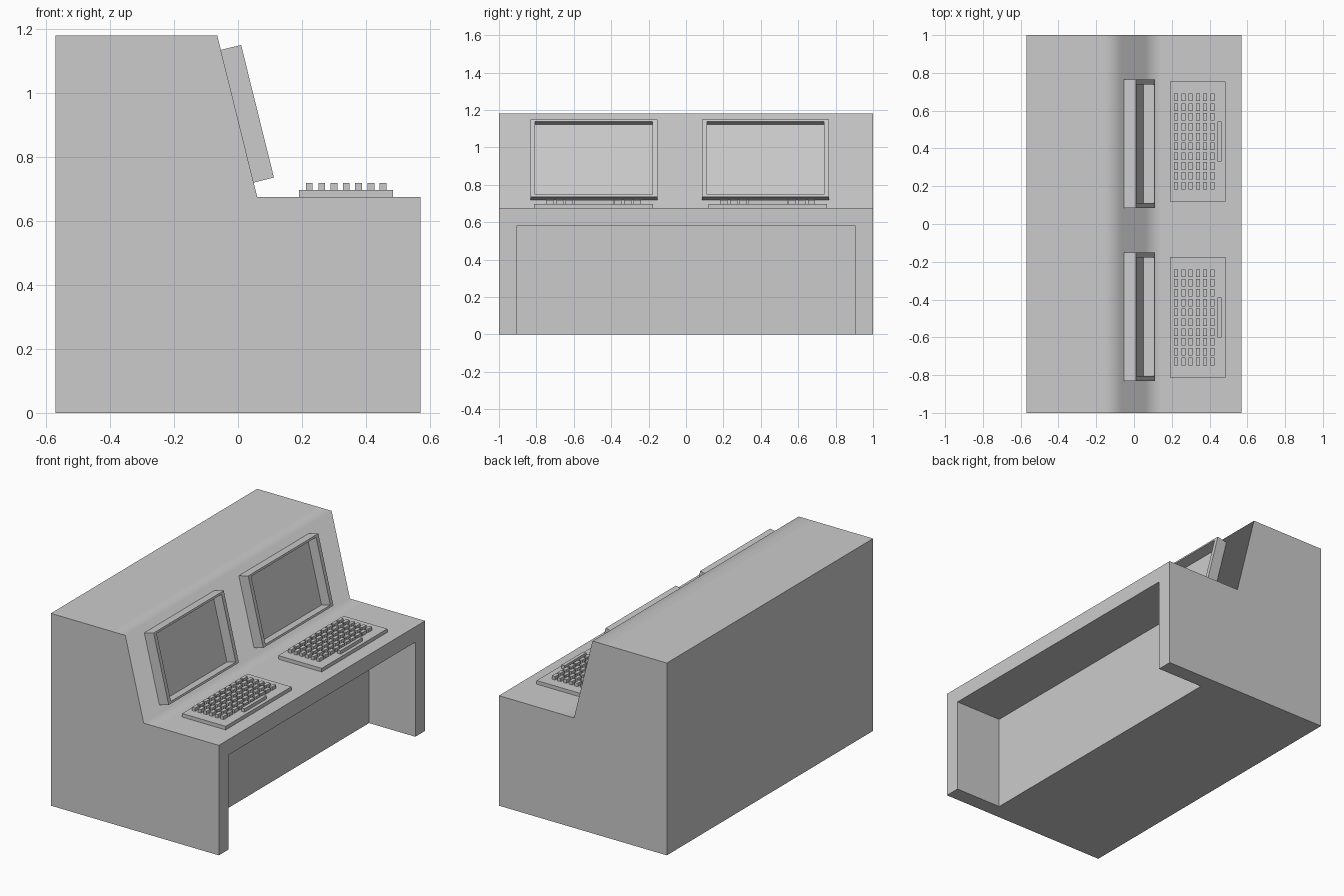
import bpy, bmesh, math

if "Cube" in bpy.data.objects:
    bpy.data.objects.remove(bpy.data.objects["Cube"])


def make_object(name, bm):
    bmesh.ops.recalc_face_normals(bm, faces=bm.faces)
    mesh = bpy.data.meshes.new(name)
    bm.to_mesh(mesh)
    bm.free()
    obj = bpy.data.objects.new(name, mesh)
    bpy.context.collection.objects.link(obj)
    return obj


def add_box(bm, x0, x1, y0, y1, z0, z1):
    verts = bmesh.ops.create_cube(bm, size=1)["verts"]
    for v in verts:
        v.co.x = x1 if v.co.x > 0 else x0
        v.co.y = y1 if v.co.y > 0 else y0
        v.co.z = z1 if v.co.z > 0 else z0


# Desk body: side profile extruded along y
profile = [(-0.57, 0), (0.57, 0), (0.57, 0.675), (0.15, 0.675), (0.06, 0.675),
           (-0.065, 1.18), (-0.16, 1.18), (-0.57, 1.18)]
bm = bmesh.new()
side = bm.faces.new([bm.verts.new((x, -1, z)) for x, z in profile])
ext = bmesh.ops.extrude_face_region(bm, geom=[side])["geom"]
bmesh.ops.translate(bm, vec=(0, 2, 0),
                    verts=[g for g in ext if isinstance(g, bmesh.types.BMVert)])
body = make_object("console_body", bm)

# Knee space cut out of the front
bm = bmesh.new()
add_box(bm, 0.256, 0.8, -0.905, 0.905, -0.2, 0.58)
cutter = make_object("knee_space_cutter", bm)
cutter.hide_render = True
mod = body.modifiers.new("knee_space", "BOOLEAN")
mod.operation = "DIFFERENCE"
mod.solver = "EXACT"
mod.object = cutter
bpy.context.view_layer.objects.active = body
body.select_set(True)
bpy.ops.object.modifier_apply(modifier=mod.name)
bpy.data.objects.remove(cutter)
bpy.ops.object.shade_smooth_by_angle(angle=math.radians(80))


def monitor(name, y):
    # Rings from the back, round the bezel, into the recessed screen
    rings = [(-0.034, 0.34, 0.2135), (0.0335, 0.34, 0.2135),
             (0.0335, 0.314, 0.201), (-0.028, 0.314, 0.201)]
    bm = bmesh.new()
    loops = [[bm.verts.new((x, sy * w, sz * h))
              for sy, sz in ((-1, -1), (1, -1), (1, 1), (-1, 1))]
             for x, w, h in rings]
    bm.faces.new(loops[0])
    bm.faces.new(loops[-1])
    for a, b in zip(loops, loops[1:]):
        for i in range(4):
            j = (i + 1) % 4
            bm.faces.new((a[i], a[j], b[j], b[i]))
    obj = make_object(name, bm)
    obj.location = (0.0285, y, 0.935)
    obj.rotation_euler.y = -math.atan2(0.125, 0.505)


def keyboard(name, y):
    bm = bmesh.new()
    add_box(bm, 0.19, 0.485, -0.318, 0.318, 0.674, 0.697)
    make_object(name + "_base", bm).location.y = y
    # Key grid and space bar
    bm = bmesh.new()
    for col in range(6):
        x = 0.223 + 0.0385 * col
        for row in range(10):
            ky = (row - 4.5) * 0.052
            add_box(bm, x - 0.0105, x + 0.0105, ky - 0.02, ky + 0.02, 0.696, 0.718)
    add_box(bm, 0.443, 0.464, -0.106, 0.106, 0.696, 0.718)
    make_object(name + "_keys", bm).location.y = y


for label, my, ky in (("left", -0.492, -0.494), ("right", 0.425, 0.437)):
    monitor("monitor_" + label, my)
    keyboard("keyboard_" + label, ky)
